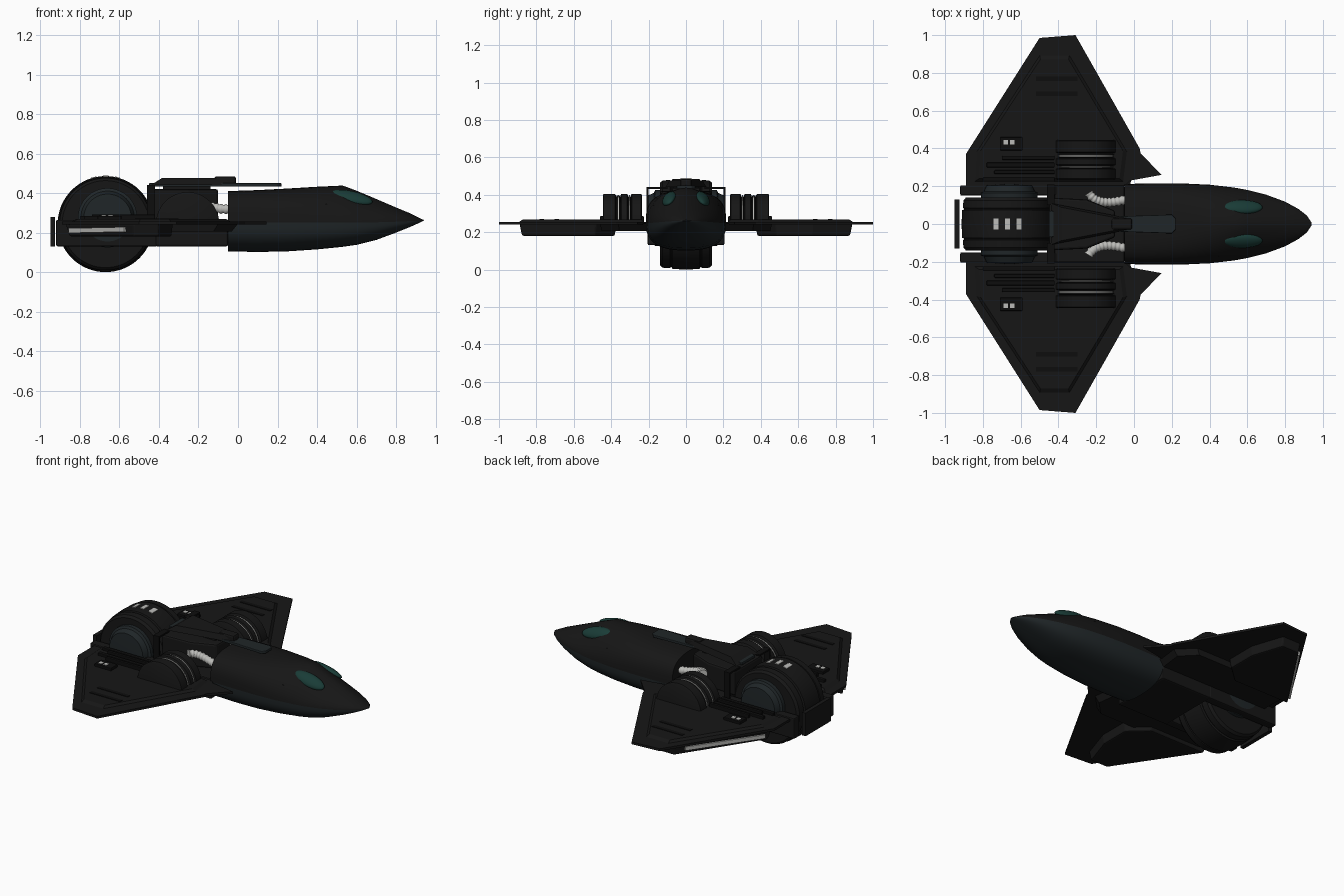
import bpy, bmesh, math
from mathutils import Vector, Matrix

if "Cube" in bpy.data.objects:
    bpy.data.objects.remove(bpy.data.objects["Cube"])


def mat(name, c):
    m = bpy.data.materials.new(name)
    m.diffuse_color = (*c, 1)
    m.use_nodes = True
    m.node_tree.nodes["Principled BSDF"].inputs["Base Color"].default_value = m.diffuse_color
    return m


BLACK = mat("black_hull", (.008, .008, .008))
DARK = mat("dark_panel", (.004, .004, .004))
SLATE = mat("slate", (.014, .019, .021))
GLASS = mat("green_glass", (.01, .045, .038))
LIGHT = mat("light_grey", (.5, .5, .48))


def finish(name, bm, m, smooth=None, bevel=0):
    bmesh.ops.remove_doubles(bm, verts=bm.verts, dist=1e-5)
    bmesh.ops.recalc_face_normals(bm, faces=bm.faces)
    me = bpy.data.meshes.new(name)
    bm.to_mesh(me)
    bm.free()
    ob = bpy.data.objects.new(name, me)
    bpy.context.collection.objects.link(ob)
    me.materials.append(m)
    if bevel:
        b = ob.modifiers.new("bevel", 'BEVEL')
        b.width = bevel
        b.segments = 2
    if smooth:
        bpy.ops.object.select_all(action='DESELECT')
        ob.select_set(True)
        bpy.context.view_layer.objects.active = ob
        bpy.ops.object.shade_smooth_by_angle(angle=math.radians(smooth))
    return ob


def skin(name, rings, m, closed=True, smooth=None, bevel=0, caps=True):
    """Join rings of points into a surface."""
    bm = bmesh.new()
    vs = [[bm.verts.new(p) for p in r] for r in rings]
    n = len(rings[0])
    for a, b in zip(vs, vs[1:]):
        for i in range(n if closed else n - 1):
            j = (i + 1) % n
            bm.faces.new((a[i], a[j], b[j], b[i]))
    if caps:
        bm.faces.new(vs[0])
        bm.faces.new(vs[-1])
    return finish(name, bm, m, smooth, bevel)


def prism(name, pts, z0, z1, m, s=1, inset=1, bevel=0):
    """Vertical prism; the z0 end may be shrunk towards the middle."""
    c = sum((Vector(p) for p in pts), Vector((0, 0))) / len(pts)
    low = [c + (Vector(p) - c) * inset for p in pts]
    return skin(name, [[(p[0], s * p[1], z0) for p in low],
                       [(p[0], s * p[1], z1) for p in pts]], m, bevel=bevel)


def box(name, x, y, z, m, s=1, bevel=0):
    pts = [(x[0], y[0]), (x[1], y[0]), (x[1], y[1]), (x[0], y[1])]
    return prism(name, pts, z[0], z[1], m, s, bevel=bevel)


def lathe(name, prof, cx, cz, m, s=1, n=64, arc=2 * math.pi):
    """Spin a (radius, y) profile about a sideways axis."""
    rings = [[(cx + r * math.cos(arc * i / n), s * y, cz + r * math.sin(arc * i / n))
              for i in range(n + 1)] for r, y in prof]
    return skin(name, rings, m, closed=False, smooth=35, caps=False)


# Fuselage: x, half width, seam z, top z, bottom z, upper exponent
ST = [(-.05, .212, .25, .41, .105, 3.2), (.1, .215, .25, .415, .102, 3), (.25, .215, .25, .423, .105, 2.6),
      (.4, .208, .25, .432, .115, 2.1), (.53, .193, .25, .438, .128, 1.7), (.6, .18, .25, .412, .138, 1.6),
      (.7, .155, .252, .37, .163, 1.6), (.8, .118, .255, .327, .2, 1.7), (.87, .08, .258, .298, .228, 1.8),
      (.915, .045, .26, .275, .248, 2), (.94, .008, .262, .264, .26, 2)]


def half_section(st, up):
    x, w, zm, zt, zb, e = st
    h, k = (zt - zm, 2 / e) if up else (zb - zm, 2 / 2.6)
    out = []
    for i in range(25):
        a = math.pi * i / 24
        c, q = math.cos(a), max(math.sin(a), 0)
        out.append((x, math.copysign(w * abs(c) ** k, c), zm + h * q ** k))
    return out


skin("upper_hull", [half_section(s, True) for s in ST], BLACK, smooth=40)
skin("lower_hull", [half_section(s, False) for s in ST], SLATE, smooth=40)

# Rear wheel drum with grooves
prof = [(0, -.14), (.22, -.14), (.233, -.125), (.236, -.085), (.229, -.082), (.229, -.077), (.24, -.073), (.243, 0)]
prof += [(r, -y) for r, y in prof[-2::-1]]
lathe("rear_drum", prof, -.67, .243, BLACK)
for x in (-.73, -.67, -.61):
    z = .243 + math.sqrt(.2415 ** 2 - (x + .67) ** 2)
    o = box("drum_light", (-.014, .014), (-.03, .03), (-.004, .004), LIGHT)
    o.location = (x, 0, z)
    o.rotation_euler.y = math.asin((x + .67) / .243)

# Central body, engine block and tail cap
box("centre_body", (-.42, -.05), (-.205, .205), (.13, .265), BLACK, bevel=.01)
box("tail_cap", (-.95, -.925), (-.13, .13), (.13, .28), BLACK)
prism("engine_block", [(-.45, -.14), (-.25, -.13), (-.1, -.07), (-.1, .07), (-.25, .13), (-.45, .14)],
      .26, .42, BLACK, bevel=.012)

# Dorsal spine and its forward cap
prism("spine_plate", [(-.45, -.07), (-.1, -.04), (.2, -.05), (.22, -.03), (.22, .03), (.2, .05), (-.1, .04), (-.45, .07)],
      .433, .45, SLATE, bevel=.004)
prism("spine_ridge", [(-.02, -.03), (0, 0), (-.02, .03), (-.1, .045), (-.44, .11), (-.44, -.11), (-.1, -.045)],
      .477, .44, BLACK, inset=.8)
box("spine_knob", (-.12, -.01), (-.03, .03), (.44, .485), BLACK, bevel=.012)
box("spine_post", (-.38, -.14), (-.03, .03), (.41, .445), BLACK)

WING = [(-.89, .2), (-.89, .37), (-.5, .985), (-.31, 1), (.03, .4), (.035, .375), (.145, .26), (-.02, .23), (-.05, .2)]
for s in (1, -1):
    # Side hub and rails beside the drum
    lathe("drum_hub", [(0, .135), (.15, .135), (.15, .165), (.135, .172), (.12, .205), (0, .212)], -.66, .275, SLATE, s)
    box("side_rail", (-.92, -.41), (.15, .205), (.13, .265), BLACK, s, .008)
    box("bracket_arm", (-.46, -.42), (.1, .21), (.43, .44), DARK, s)
    box("bracket_leg", (-.46, -.42), (.2, .21), (.26, .44), DARK, s)

    # Wing: thin plate, upper panel, underside pod
    prism("wing", WING, .24, .255, BLACK, s)
    prism("wing_top", [(-.85, .22), (-.84, .38), (-.5, .9), (-.34, .9), (-.03, .38), (-.05, .22)],
          .268, .25, BLACK, s, inset=.93)
    prism("wing_root_fairing", [(-.86, .2), (-.86, .4), (-.6, .46), (-.1, .46), (0, .36), (-.02, .2)],
          .205, .245, BLACK, s, inset=.92)
    prism("wing_pod", [(-.875, .37), (-.53, .89), (-.4, .89), (-.33, .68), (-.33, .48), (-.45, .37)],
          .18, .245, BLACK, s, inset=.95, bevel=.008)
    # Trailing edge light
    a, b = Vector((-.85, s * .405)), Vector((-.57, s * .826))
    nrm = Vector((-.85, s * .56)) * .012
    skin("trailing_light", [[(*(p + nrm * t), z + dz) for t, z in
         ((-1, .198), (.7, .198), (.7, .222), (-1, .222))] for p, dz in ((a, 0), (b, .006))], LIGHT)

    # Half-round engine drums on the wing
    for y0, y1, r in ((.235, .295, .16), (.295, .31, .15), (.31, .35, .16), (.35, .375, .15), (.375, .445, .16)):
        lathe("wing_drum", [(0, y0), (r - .008, y0), (r, y0 + .005), (r, y1 - .005), (r - .008, y1), (0, y1)],
              -.255, .245, BLACK, s, 40, math.pi)
    for y in (.302, .36):
        lathe("drum_seam", [(.148, y - .003), (.153, y - .003), (.153, y + .003), (.148, y + .003)],
              -.255, .245, LIGHT, s, 40, math.pi)

    # Wing deck machinery
    for i, (x0, x1, y0, y1) in enumerate(((-.8, -.42, .225, .25), (-.74, -.42, .265, .285), (-.78, -.42, .3, .325),
                                         (-.7, -.42, .34, .36), (-.71, -.59, .39, .46))):
        box("deck_block", (x0, x1), (y0, y1), (.25, .285 + .006 * (i % 2)), DARK, s, .004)
    for x in (-.68, -.645):
        box("deck_light", (x - .012, x + .012), (.42, .445), (.28, .288), LIGHT, s)
    for y in (.69, .77):
        box("wing_slat", (-.52, -.3), (y - .012, y + .012), (.25, .271), DARK, s)

    # Windows and side vents on the nose
    bm = bmesh.new()
    bmesh.ops.create_uvsphere(bm, u_segments=32, v_segments=16, radius=1)
    M = (Matrix.Translation((.575, s * .09, .378)) @ Matrix.Rotation(.22, 4, 'Y') @
         Matrix.Rotation(-s * .65, 4, 'X') @ Matrix.Diagonal((.108, .042, .024, 1)))
    bmesh.ops.transform(bm, matrix=M, verts=bm.verts)
    finish("window", bm, GLASS, 60)
    for i in range(4):
        x = .25 + .055 * i
        box("hull_vent", (x, x + .035), (.14, .188 - .005 * i), (.305 + .01 * (i % 2), .345), DARK, s)

    # Ribbed hoses
    p0, p1, p2, p3 = [Vector((x, s * y, z)) for x, y, z in
                      ((-.24, .165, .36), (-.2, .1, .36), (-.12, .11, .31), (-.04, .13, .32))]
    rings = []
    for i in range(41):
        t = i / 40
        u = 1 - t
        c = p0 * u ** 3 + p1 * 3 * u * u * t + p2 * 3 * u * t * t + p3 * t ** 3
        d = ((p1 - p0) * u * u + (p2 - p1) * 2 * u * t + (p3 - p2) * t * t).normalized()
        side = d.cross(Vector((0, 0, 1))).normalized()
        up = side.cross(d)
        r = .025 if i % 4 < 2 else .021
        rings.append([c + r * (side * math.cos(k * math.pi / 6) + up * math.sin(k * math.pi / 6)) for k in range(12)])
    skin("hose", rings, LIGHT, smooth=50)
